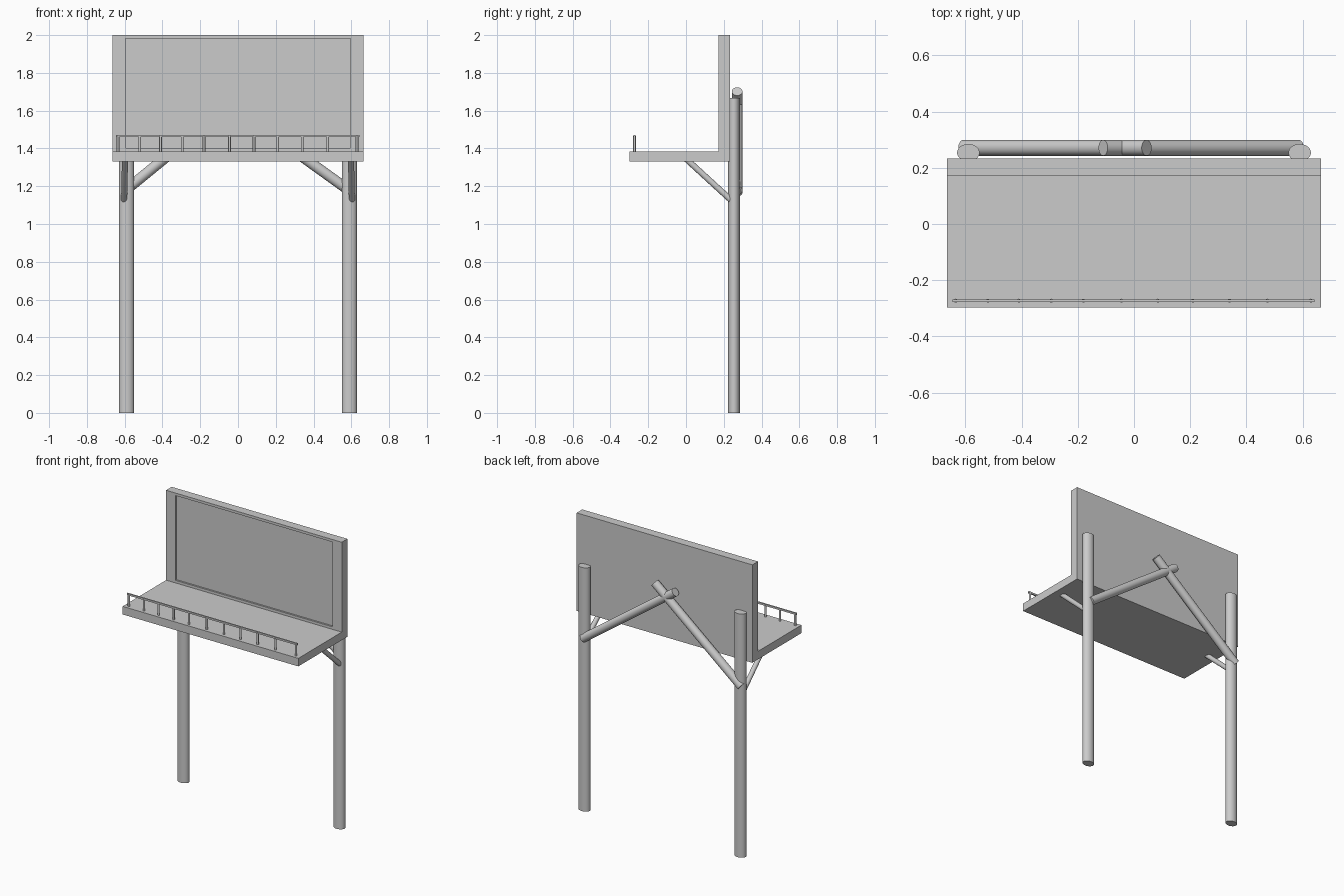
import bpy
import bmesh
from mathutils import Vector

cube = bpy.data.objects.get("Cube")
if cube:
    bpy.data.objects.remove(cube, do_unlink=True)

grey = bpy.data.materials.new("plain_grey")
grey.use_nodes = True
colour = (0.6, 0.6, 0.6, 1)
grey.diffuse_color = colour
grey.node_tree.nodes["Principled BSDF"].inputs["Base Color"].default_value = colour


def box(name, low, high):
    """Box between two opposite corners."""
    low, high = Vector(low), Vector(high)
    bpy.ops.mesh.primitive_cube_add(size=1, location=(low + high) / 2)
    obj = bpy.context.object
    obj.name = name
    obj.scale = high - low
    bpy.ops.object.transform_apply(location=False, rotation=False, scale=True)
    obj.data.materials.append(grey)
    return obj


def tube(name, start, end, radius, sides=32, squash=1):
    """Solid round bar between two points; squash flattens it in y."""
    start, end = Vector(start), Vector(end)
    axis = end - start
    bpy.ops.mesh.primitive_cylinder_add(
        vertices=sides, radius=radius, depth=axis.length, location=(start + end) / 2,
        rotation=axis.to_track_quat("Z", "Y").to_euler())
    obj = bpy.context.object
    obj.name = name
    obj.scale.y = squash
    bpy.ops.object.transform_apply(location=False, rotation=False, scale=True)
    bpy.ops.object.shade_smooth_by_angle()
    obj.data.materials.append(grey)
    return obj


# Platform and upright panel
HALF, BACK, DECK = 0.665, 0.233, 1.385
box("platform", (-HALF, -0.298, 1.33), (HALF, BACK, DECK))
panel = box("sign_panel", (-HALF, 0.172, DECK), (HALF, BACK, 2))

# Recessed screen in the front of the panel
bm = bmesh.new()
bm.from_mesh(panel.data)
bm.faces.ensure_lookup_table()
front = min(bm.faces, key=lambda f: f.normal.y)
bmesh.ops.inset_region(bm, faces=[front], thickness=0.025)
for v in front.verts:
    v.co.x = 0.595 if v.co.x > 0 else -0.595
bmesh.ops.inset_region(bm, faces=[front], thickness=0)
bmesh.ops.translate(bm, verts=front.verts, vec=(0, 0.012, 0))
bm.to_mesh(panel.data)
bm.free()

# Posts and the struts under the platform
for side, s in (("right", -1), ("left", 1)):
    tube(side + "_post", (s * 0.59, 0.254, 0), (s * 0.59, 0.254, 1.667), 0.04, squash=0.77)
    tube(side + "_strut", (s * 0.603, 0.24, 1.125), (s * 0.598, 0, 1.345), 0.016, sides=24)

# Crossed braces behind the panel
tube("right_back_brace", (-0.608, 0.271, 1.168), (0.045, 0.271, 1.702), 0.028)
tube("left_back_brace", (0.588, 0.271, 1.178), (-0.11, 0.271, 1.68), 0.028)

# Railing along the front edge
RAIL_Y = -0.273
box("rail_bar", (-0.647, RAIL_Y - 0.005, 1.46), (0.643, RAIL_Y + 0.005, 1.472))
rail_posts = (-0.635, -0.52, -0.41, -0.295, -0.18, -0.045, 0.085, 0.21, 0.34, 0.475, 0.63)
for i, x in enumerate(rail_posts):
    tube(f"rail_post_{i + 1}", (x, RAIL_Y, DECK - 0.005), (x, RAIL_Y, 1.465), 0.007, sides=12)
